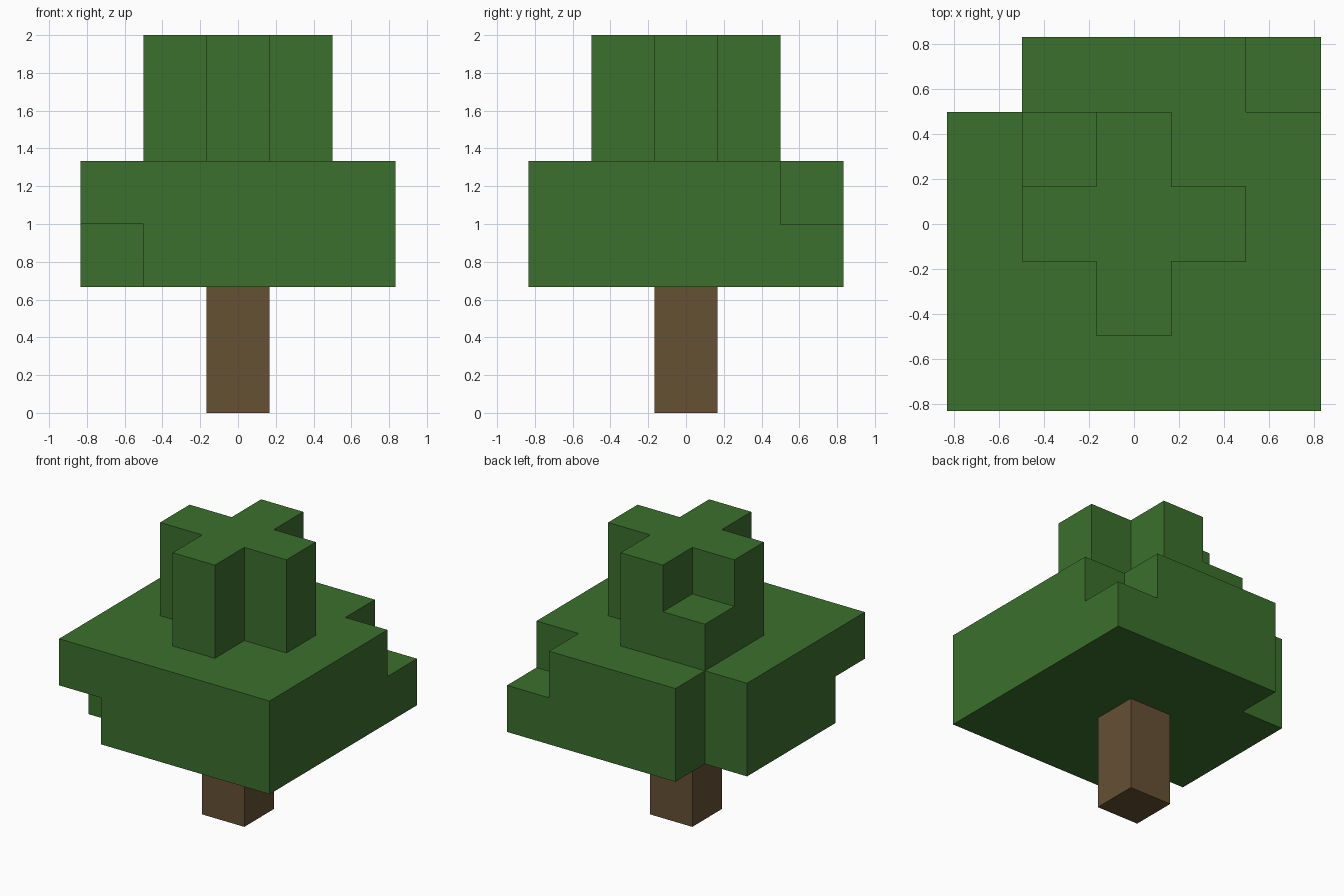
import bpy
import bmesh
from mathutils import Vector

cube = bpy.data.objects.get("Cube")
if cube:
    bpy.data.objects.remove(cube, do_unlink=True)

B = 1 / 3  # edge of one block


def material(name, rgb):
    mat = bpy.data.materials.new(name)
    mat.use_nodes = True
    mat.diffuse_color = (*rgb, 1)
    mat.node_tree.nodes["Principled BSDF"].inputs["Base Color"].default_value = (*rgb, 1)
    return mat


def block_object(name, cells, mat):
    """Skin a set of block cells with its outward faces only."""
    bm = bmesh.new()
    for cell in cells:
        centre = Vector(cell)
        for axis in range(3):
            for sign in (-1, 1):
                n = Vector((0, 0, 0))
                n[axis] = sign
                if tuple(int(c) for c in centre + n) in cells:
                    continue
                u = Vector((n.y, n.z, n.x))
                v = n.cross(u)
                mid = centre + Vector((0, 0, 0.5)) + n / 2
                ring = [mid + (a * u + b * v) / 2
                        for a, b in ((-1, -1), (1, -1), (1, 1), (-1, 1))]
                bm.faces.new([bm.verts.new(p * B) for p in ring])
    bmesh.ops.remove_doubles(bm, verts=bm.verts, dist=0.001)
    mesh = bpy.data.meshes.new(name)
    bm.to_mesh(mesh)
    bm.free()
    mesh.materials.append(mat)
    obj = bpy.data.objects.new(name, mesh)
    bpy.context.collection.objects.link(obj)
    return obj


# Trunk: two stacked blocks
block_object("trunk", {(0, 0, z) for z in range(2)},
             material("bark brown", (0.130, 0.082, 0.034)))

# Wide canopy: two square layers with some corner blocks left out
span = range(-2, 3)
leaves = {(x, y, z) for x in span for y in span for z in (2, 3)}
leaves -= {(-2, 2, 2), (-2, 2, 3), (2, 2, 3), (-2, -2, 2)}

# Crown: a cross two blocks tall, with one extra block in a corner
near = range(-1, 2)
leaves |= {(x, y, z) for x in near for y in near for z in (4, 5) if x * y == 0}
leaves.add((-1, 1, 4))

block_object("leaves", leaves, material("leaf green", (0.045, 0.162, 0.026)))
